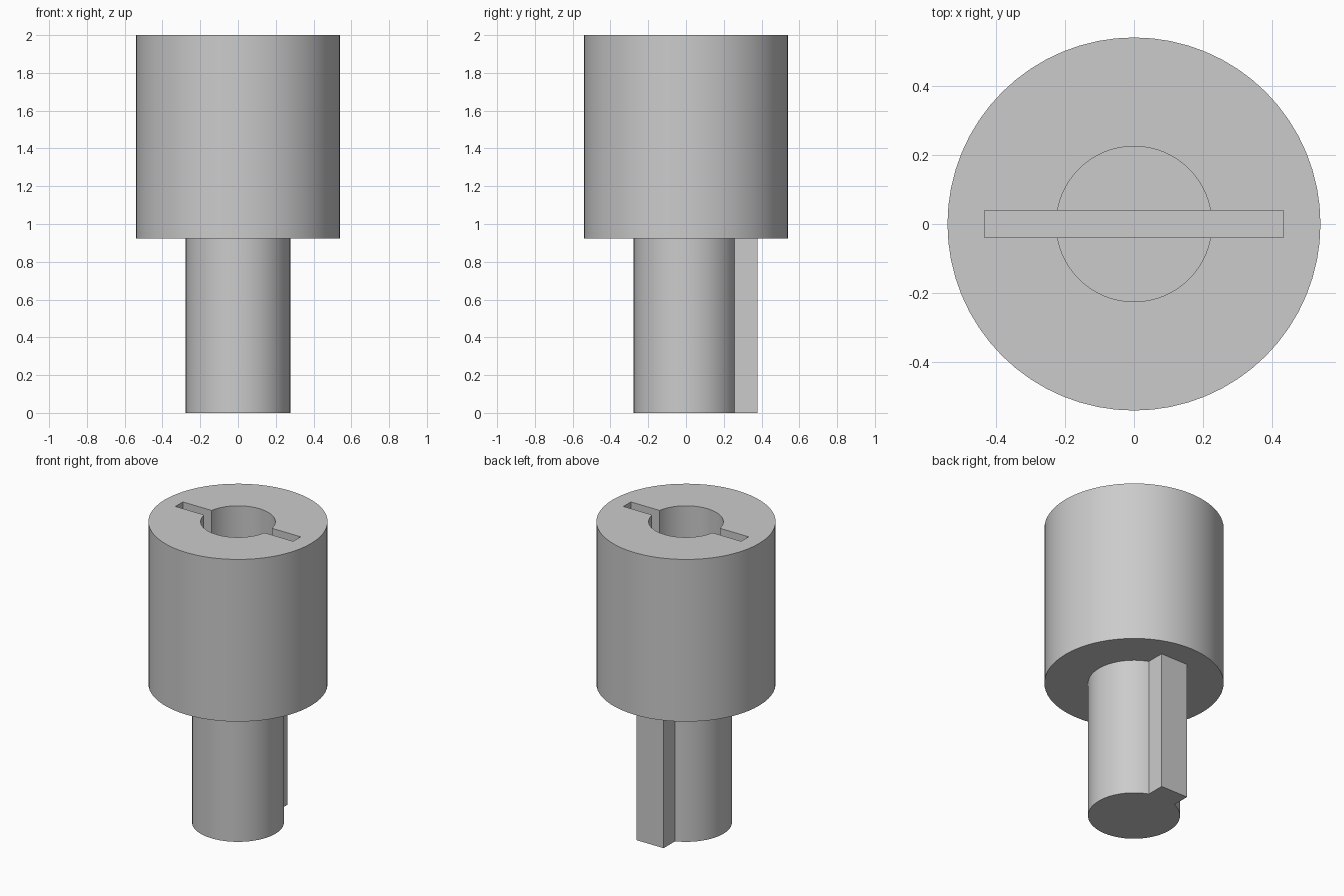
import bpy

old = bpy.data.objects.get("Cube")
if old:
    bpy.data.objects.remove(old, do_unlink=True)

# Single plain grey
grey = bpy.data.materials.new("plain grey")
grey.use_nodes = True
colour = (0.6, 0.6, 0.6, 1)
grey.diffuse_color = colour
grey.node_tree.nodes["Principled BSDF"].inputs["Base Color"].default_value = colour

TOP, SHOULDER = 2.0, 0.922


def cylinder(name, radius, z0, z1, sides=64):
    bpy.ops.mesh.primitive_cylinder_add(vertices=sides, radius=radius, depth=z1 - z0,
                                        location=(0, 0, (z0 + z1) / 2))
    return finish(name)


def box(name, x, y, z):
    bpy.ops.mesh.primitive_cube_add(size=1, location=[sum(r) / 2 for r in (x, y, z)])
    bpy.context.object.scale = [r[1] - r[0] for r in (x, y, z)]
    bpy.ops.object.transform_apply(location=False, rotation=False, scale=True)
    return finish(name)


def finish(name):
    obj = bpy.context.object
    obj.name = obj.data.name = name
    obj.data.materials.append(grey)
    return obj


def combine(body, tool, operation):
    bpy.context.view_layer.objects.active = body
    mod = body.modifiers.new(operation.lower(), "BOOLEAN")
    mod.operation, mod.solver, mod.object = operation, "EXACT", tool
    bpy.ops.object.modifier_apply(modifier=mod.name)
    bpy.data.objects.remove(tool, do_unlink=True)


# Wide head with a round socket and a deeper cross slot
head = cylinder("head", 0.54, SHOULDER, TOP)
combine(head, cylinder("socket_cutter", 0.225, TOP - 0.8, TOP + 0.1), "DIFFERENCE")
combine(head, box("slot_cutter", (-0.433, 0.433), (-0.039, 0.039), (TOP - 0.86, TOP + 0.1)),
        "DIFFERENCE")

# Narrow shaft with a square key along its back
shaft = cylinder("keyed_shaft", 0.277, 0, SHOULDER)
combine(shaft, box("key", (-0.1, 0.1), (0.1, 0.378), (0, SHOULDER)), "UNION")

# Smooth walls, crisp rims
for obj in (head, shaft):
    bpy.ops.object.select_all(action="DESELECT")
    obj.select_set(True)
    bpy.context.view_layer.objects.active = obj
    bpy.ops.object.shade_smooth_by_angle()
